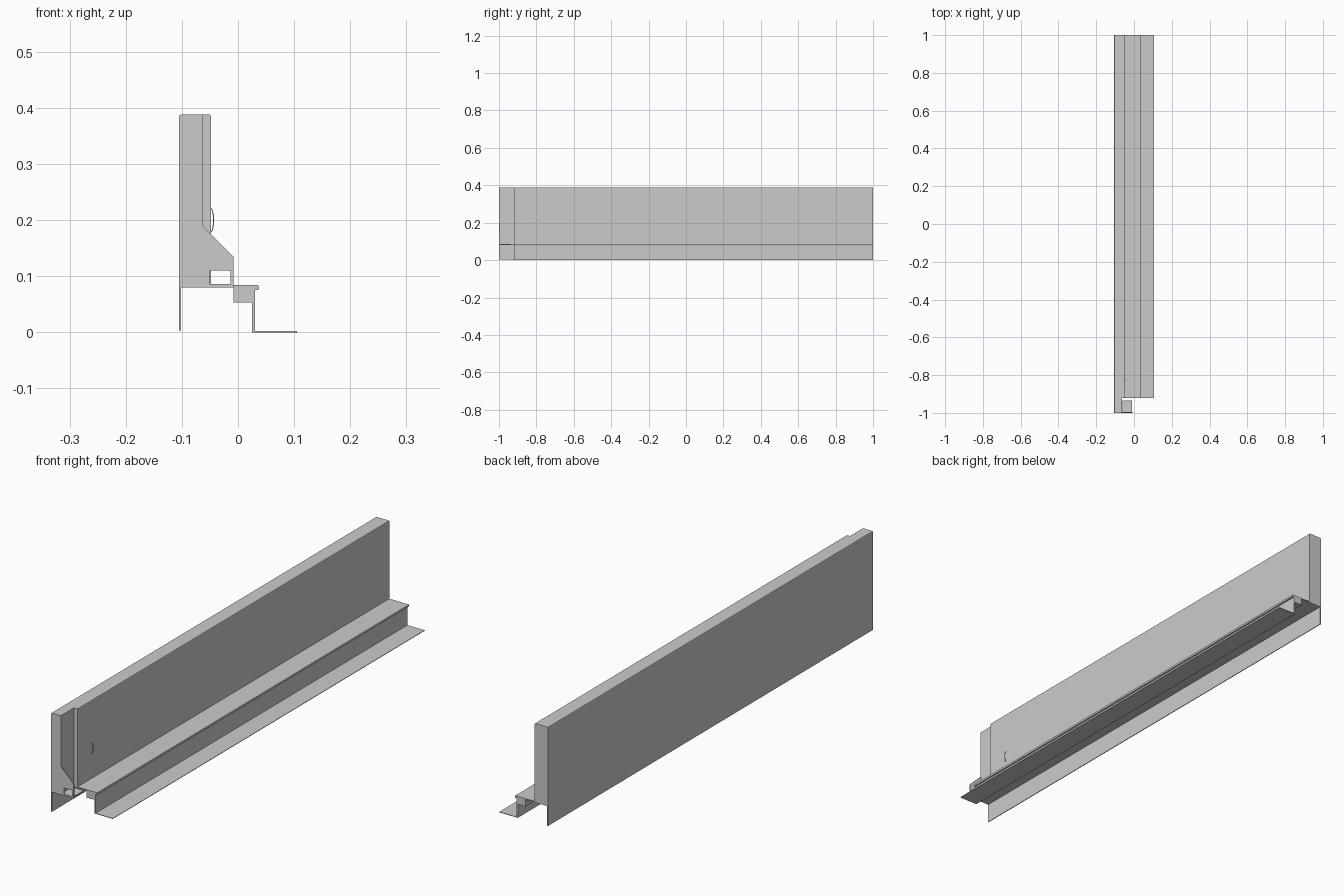
import bpy, bmesh, math
from mathutils import Vector

if "Cube" in bpy.data.objects:
    bpy.data.objects.remove(bpy.data.objects["Cube"])


def extrude(name, pts, lo, hi, axis='Y', bevel_test=None, width=0.003):
    """Extrude a 2D outline: (x, z) along Y or (x, y) along Z."""
    def place(p, t):
        return Vector((p[0], t, p[1])) if axis == 'Y' else Vector((p[0], p[1], t))
    bm = bmesh.new()
    face = bm.faces.new([bm.verts.new(place(p, lo)) for p in pts])
    geo = bmesh.ops.extrude_face_region(bm, geom=[face])['geom']
    moved = [g for g in geo if isinstance(g, bmesh.types.BMVert)]
    bmesh.ops.translate(bm, verts=moved, vec=place((0, 0), hi - lo))
    bmesh.ops.recalc_face_normals(bm, faces=bm.faces[:])
    if bevel_test:
        edges = [e for e in bm.edges if bevel_test(*[v.co for v in e.verts])]
        bmesh.ops.bevel(bm, geom=edges, offset=width, segments=2,
                        profile=0.5, affect='EDGES')
    mesh = bpy.data.meshes.new(name)
    bm.to_mesh(mesh)
    bm.free()
    obj = bpy.data.objects.new(name, mesh)
    bpy.context.collection.objects.link(obj)
    return obj


def rect(x0, x1, z0, z1):
    return [(x0, z0), (x1, z0), (x1, z1), (x0, z1)]


TOP, STEP = 0.388, -0.92

# Long wall panel, thinner at the front end, softened along its top edges
extrude("wall_panel",
        [(-0.105, -1), (-0.063, -1), (-0.063, STEP), (-0.048, STEP), (-0.048, 1), (-0.105, 1)],
        0.08, TOP, 'Z',
        lambda a, b: min(a.z, b.z) > TOP - 1e-4 and abs(a.y - b.y) > 1)

# Thin skirt continuing the rear face down to the floor
extrude("rear_skirt", rect(-0.105, -0.102, 0.003, 0.08), -1, 1)

# Ledge, box rail, drip lip, web and floor flange as one section
extrude("ledge_rail",
        [(-0.048, 0.080), (-0.008, 0.080), (-0.008, 0.053), (0.025, 0.053), (0.025, 0.0),
         (0.105, 0.0), (0.105, 0.002), (0.030, 0.002), (0.030, 0.075), (0.037, 0.075),
         (0.037, 0.084), (-0.048, 0.084)],
        STEP, 1, 'Y',
        lambda a, b: min(a.x, b.x) > 0.036 and max(a.x, b.x) < 0.038
        and min(a.z, b.z) > 0.07 and abs(a.y - b.y) > 1, 0.002)

# End gusset: sloped plate at the front with a rectangular window
extrude("gusset_plate",
        [(-0.063, 0.19), (-0.063, 0.11), (-0.013, 0.11), (-0.013, 0.08),
         (-0.008, 0.08), (-0.008, 0.135)], -1, -0.996)
extrude("gusset_side", rect(-0.063, -0.050, 0.08, 0.11), -1, -0.996)

# Folded base of the gusset
extrude("gusset_base", rect(-0.060, -0.010, 0.080, 0.086), -1, -0.935)

# Small shallow pull on the wall face
N = 8
outer = [(-0.0485 + 0.006 * math.sin(math.pi * i / N),
          0.20 - 0.022 * math.cos(math.pi * i / N)) for i in range(N + 1)]
inner = [(-0.0485 + 0.004 * math.sin(math.pi * i / N),
          0.20 - 0.020 * math.cos(math.pi * i / N)) for i in range(N, -1, -1)]
extrude("wall_pull", outer + inner, -0.832, -0.829)
